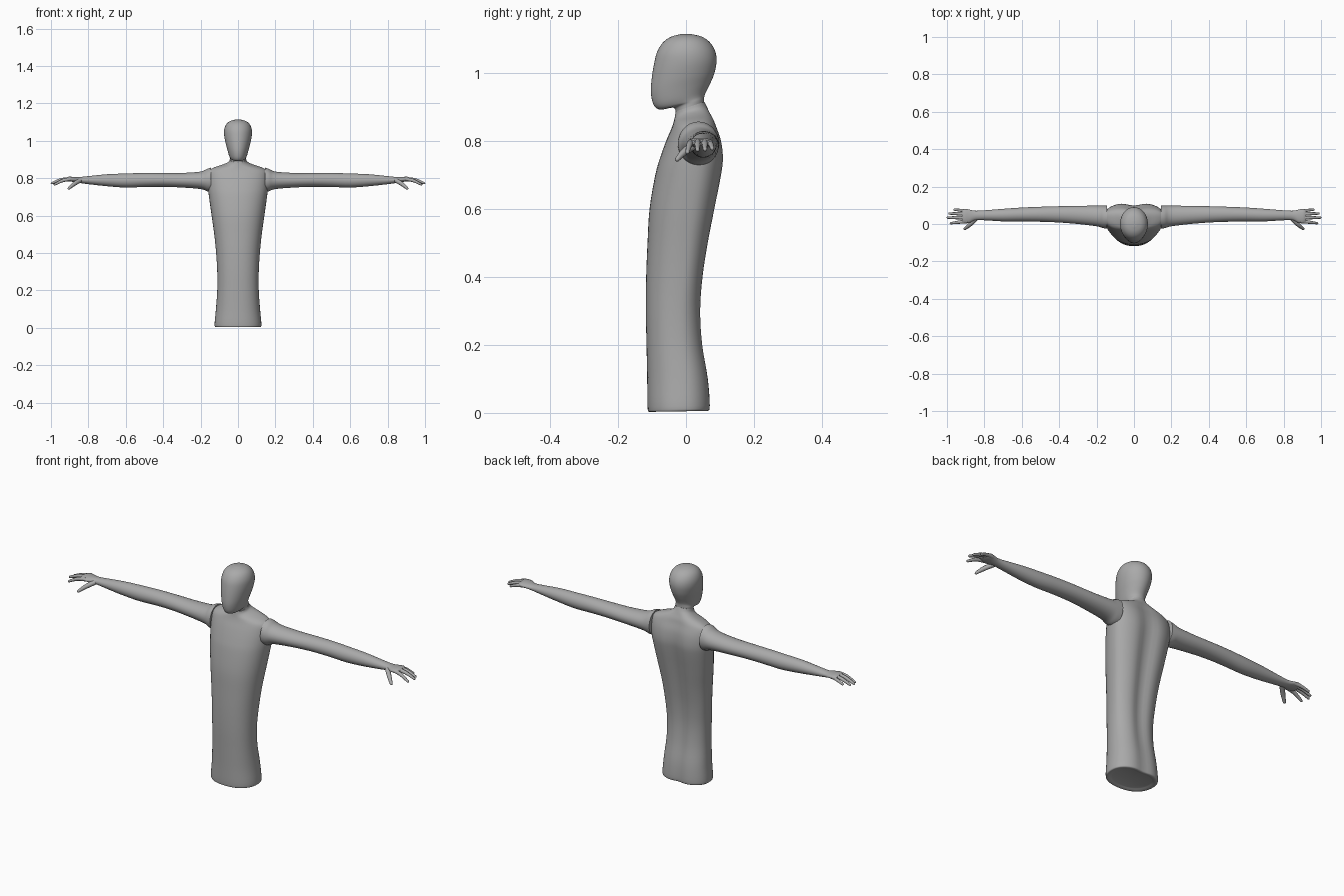
import bpy, bmesh, math
from mathutils import Vector

grey = bpy.data.materials.new("plain_grey")
grey.diffuse_color = (0.4, 0.4, 0.4, 1)
N = 48


def smooth_rows(rows, steps=4):
    """Catmull-Rom interpolation of station rows."""
    out = []
    for i in range(len(rows) - 1):
        a, b = rows[max(i - 1, 0)], rows[i]
        c, d = rows[i + 1], rows[min(i + 2, len(rows) - 1)]
        for s in range(steps):
            t = s / steps
            out.append([0.5 * (2 * q + (r - p) * t + (2 * p - 5 * q + 4 * r - u) * t * t
                               + (3 * q - p - 3 * r + u) * t ** 3)
                        for p, q, r, u in zip(a, b, c, d)])
    return out + [list(rows[-1])]


def loft(bm, rings, cap_start=True, cap_end=True):
    loops = [[bm.verts.new(p) for p in ring] for ring in rings]
    n = len(loops[0])
    for a, b in zip(loops, loops[1:]):
        for i in range(n):
            j = (i + 1) % n
            bm.faces.new((a[i], a[j], b[j], b[i]))
    for loop, wanted in ((loops[0], cap_start), (loops[-1], cap_end)):
        if wanted:
            mid = sum((v.co for v in loop), Vector()) / n
            c = bm.verts.new(mid)
            for i in range(n):
                bm.faces.new((loop[i], loop[(i + 1) % n], c))


def finish(name, bm, mirrored=False, angle=50):
    bmesh.ops.recalc_face_normals(bm, faces=bm.faces)
    me = bpy.data.meshes.new(name)
    bm.to_mesh(me)
    bm.free()
    me.materials.append(grey)
    ob = bpy.data.objects.new(name, me)
    bpy.context.collection.objects.link(ob)
    if mirrored:
        ob.modifiers.new("mirror", "MIRROR").use_clip = False
    bpy.ops.object.select_all(action='DESELECT')
    ob.select_set(True)
    bpy.context.view_layer.objects.active = ob
    bpy.ops.object.shade_smooth_by_angle(angle=math.radians(angle))


def body_ring(row, power):
    """Tilted oval: half width, front y, front z, back y, back z, widest y, spine groove."""
    w, yf, zf, yb, zb, yc, groove = row
    ring = []
    for i in range(N):
        t = 2 * math.pi * i / N
        c, s = math.cos(t), math.sin(t)
        x = w * math.copysign(abs(c) ** power, c)
        k = abs(s) ** power
        y = yc + ((yb - yc) if s > 0 else (yf - yc)) * k
        z = zf + (zb - zf) * (y - yf) / (yb - yf)
        if s > 0:
            y -= groove * math.exp(-(x / (0.3 * w)) ** 2)
        ring.append((x, y, z))
    return ring


# Torso, from the closed hem up to the tilted collar
torso = [
    (0.095, -0.090, 0.010, 0.052, 0.010, -0.01, 0.008),
    (0.119, -0.108, 0.003, 0.070, 0.006, -0.01, 0.010),
    (0.125, -0.113, 0.018, 0.076, 0.022, -0.01, 0.010),
    (0.118, -0.114, 0.10, 0.070, 0.10, -0.01, 0.010),
    (0.111, -0.116, 0.20, 0.054, 0.20, -0.02, 0.012),
    (0.111, -0.118, 0.30, 0.048, 0.30, -0.02, 0.014),
    (0.117, -0.117, 0.40, 0.055, 0.40, -0.01, 0.016),
    (0.127, -0.113, 0.50, 0.071, 0.50, 0.00, 0.018),
    (0.141, -0.107, 0.60, 0.091, 0.60, 0.015, 0.020),
    (0.155, -0.090, 0.70, 0.111, 0.70, 0.03, 0.020),
    (0.161, -0.076, 0.75, 0.116, 0.75, 0.037, 0.018),
    (0.163, -0.058, 0.80, 0.109, 0.80, 0.04, 0.014),
    (0.157, -0.043, 0.835, 0.094, 0.840, 0.04, 0.010),
    (0.125, -0.037, 0.852, 0.084, 0.862, 0.035, 0.006),
    (0.075, -0.034, 0.864, 0.072, 0.882, 0.025, 0.003),
    (0.050, -0.032, 0.874, 0.062, 0.898, 0.015, 0.0),
    (0.044, -0.030, 0.886, 0.054, 0.914, 0.012, 0.0),
]
bm = bmesh.new()
loft(bm, [body_ring(r, 0.88) for r in smooth_rows(torso)])
finish("torso", bm)

# Head with neck, jaw and skull
head = [
    (0.043, -0.030, 0.884, 0.053, 0.912, 0.012, 0),
    (0.043, -0.038, 0.897, 0.053, 0.922, 0.012, 0),
    (0.045, -0.076, 0.891, 0.055, 0.934, 0.00, 0),
    (0.050, -0.095, 0.905, 0.061, 0.948, -0.01, 0),
    (0.058, -0.103, 0.940, 0.073, 0.972, -0.01, 0),
    (0.067, -0.101, 0.980, 0.084, 1.000, -0.005, 0),
    (0.074, -0.094, 1.025, 0.090, 1.035, 0.00, 0),
    (0.073, -0.085, 1.060, 0.085, 1.065, 0.00, 0),
    (0.062, -0.068, 1.088, 0.069, 1.090, 0.00, 0),
    (0.042, -0.044, 1.105, 0.045, 1.106, 0.00, 0),
    (0.015, -0.015, 1.113, 0.015, 1.113, 0.00, 0),
]
bm = bmesh.new()
loft(bm, [body_ring(r, 1.0) for r in smooth_rows(head)])
finish("head", bm)

# Arm and palm: x, front y, back y, bottom z, top z
arm = [
    (0.145, -0.024, 0.098, 0.726, 0.856),
    (0.165, -0.022, 0.098, 0.730, 0.850),
    (0.20, -0.012, 0.098, 0.742, 0.835),
    (0.30, 0.000, 0.097, 0.750, 0.828),
    (0.40, 0.008, 0.095, 0.754, 0.828),
    (0.50, 0.012, 0.092, 0.753, 0.828),
    (0.60, 0.013, 0.088, 0.750, 0.825),
    (0.70, 0.014, 0.081, 0.757, 0.821),
    (0.80, 0.020, 0.073, 0.768, 0.811),
    (0.85, 0.020, 0.071, 0.775, 0.806),
    (0.88, 0.006, 0.077, 0.780, 0.807),
    (0.905, 0.004, 0.080, 0.783, 0.808),
    (0.92, 0.012, 0.074, 0.787, 0.803),
]


def arm_ring(row, n=28):
    x, y0, y1, z0, z1 = row
    return [(x, (y0 + y1) / 2 + (y1 - y0) / 2 * math.cos(2 * math.pi * i / n),
             (z0 + z1) / 2 + (z1 - z0) / 2 * math.sin(2 * math.pi * i / n)) for i in range(n)]


bm = bmesh.new()
loft(bm, [arm_ring(r) for r in smooth_rows(arm)])
finish("arms", bm, mirrored=True)

# Fingers and thumb: paths of x, y, z, radius
fingers = [
    [(0.890, 0.015, 0.795, 0.010), (0.935, 0.010, 0.788, 0.009), (0.980, 0.004, 0.766, 0.006)],
    [(0.890, 0.034, 0.797, 0.010), (0.945, 0.034, 0.792, 0.009), (0.996, 0.034, 0.773, 0.006)],
    [(0.890, 0.053, 0.796, 0.010), (0.940, 0.055, 0.791, 0.009), (0.987, 0.056, 0.774, 0.006)],
    [(0.885, 0.068, 0.794, 0.009), (0.925, 0.073, 0.789, 0.008), (0.960, 0.077, 0.777, 0.006)],
    [(0.845, 0.028, 0.788, 0.012), (0.878, -0.004, 0.768, 0.011), (0.905, -0.026, 0.745, 0.007)],
]
bm = bmesh.new()
for path in fingers:
    pts = smooth_rows(path)
    d = (Vector(path[-1][:3]) - Vector(path[0][:3])).normalized()
    side = d.cross(Vector((0, 0, 1))).normalized()
    up = side.cross(d)
    tip = Vector(pts[-1][:3])
    r = pts[-1][3]
    pts += [[*(tip + d * r * 0.5), r * 0.8], [*(tip + d * r * 0.85), r * 0.4]]
    loft(bm, [[Vector(p[:3]) + p[3] * (side * math.cos(a * math.pi / 5) + up * math.sin(a * math.pi / 5))
               for a in range(10)] for p in pts])
finish("fingers", bm, mirrored=True, angle=60)
